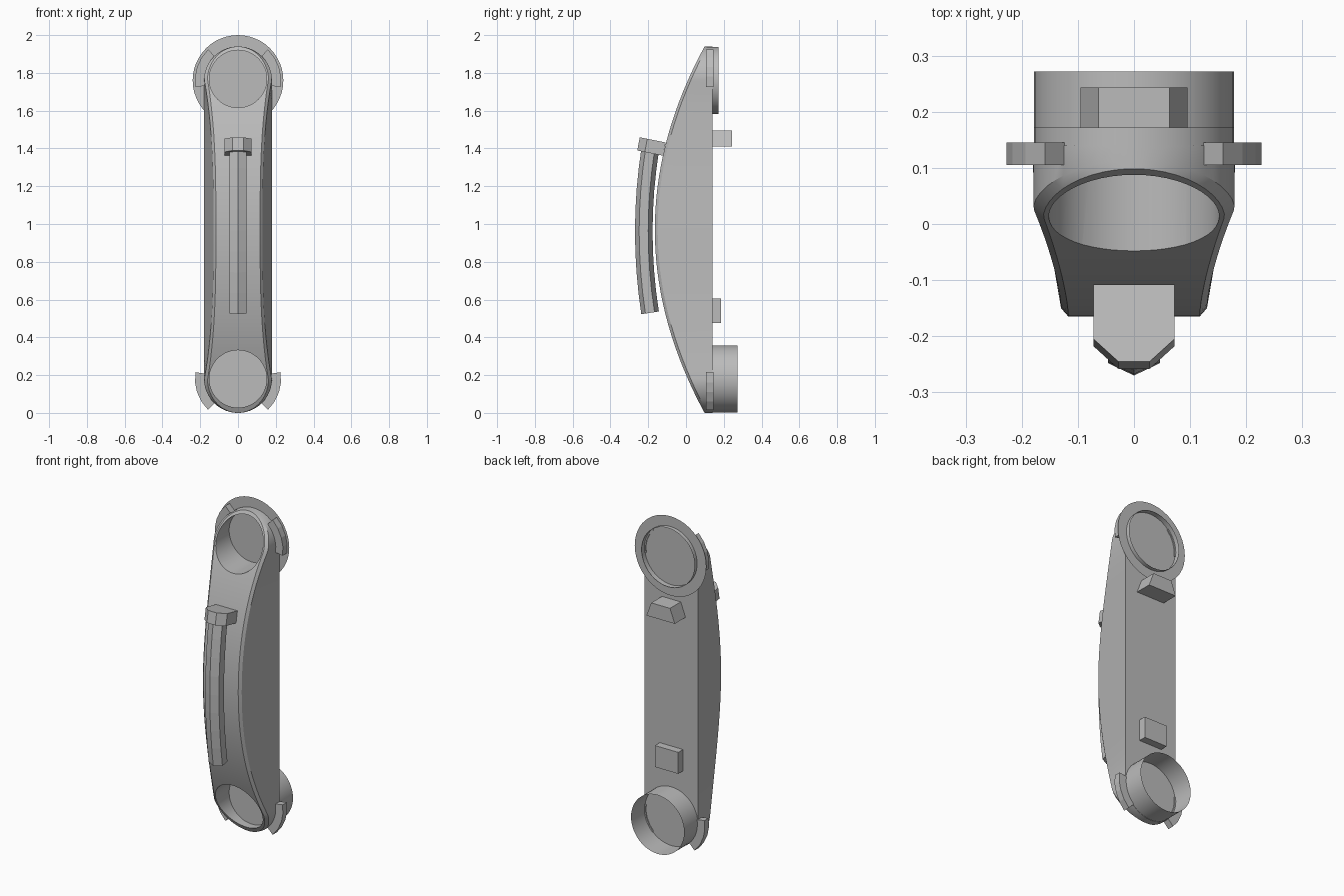
import bpy, bmesh
from math import sin, cos, radians, pi
from mathutils import Matrix

if "Cube" in bpy.data.objects:
    bpy.data.objects.remove(bpy.data.objects["Cube"])

grey = bpy.data.materials.new("mid grey")
grey.use_nodes = True
colour = (0.5, 0.5, 0.5, 1)
grey.diffuse_color = colour
grey.node_tree.nodes["Principled BSDF"].inputs["Base Color"].default_value = colour

R = 0.18                       # end radius of the body
LOW, HIGH = 0.18, 1.76         # centres of the rounded ends
MID = (LOW + HIGH) / 2
BACK = 0.14


def finish(name, bm, smooth=False, fix=True):
    if fix:
        bmesh.ops.recalc_face_normals(bm, faces=bm.faces)
    mesh = bpy.data.meshes.new(name)
    bm.to_mesh(mesh)
    bm.free()
    mesh.materials.append(grey)
    ob = bpy.data.objects.new(name, mesh)
    bpy.context.collection.objects.link(ob)
    if smooth:
        bpy.ops.object.select_all(action='DESELECT')
        ob.select_set(True)
        bpy.context.view_layer.objects.active = ob
        bpy.ops.object.shade_smooth_by_angle(angle=radians(30))
    return ob


def loft(name, rings, smooth=False, closed=True, caps=True):
    """Skin a list of equal-length point rings."""
    bm = bmesh.new()
    rows = [[bm.verts.new(p) for p in ring] for ring in rings]
    n = len(rows[0])
    for a, b in zip(rows, rows[1:]):
        for i in range(n if closed else n - 1):
            j = (i + 1) % n
            bm.faces.new((a[i], a[j], b[j], b[i]))
    if caps:
        bm.faces.new(rows[0])
        bm.faces.new(rows[-1])
    return finish(name, bm, smooth)


def circle(r, y, z, n=48):
    return [(r * cos(2 * pi * i / n), y, z + r * sin(2 * pi * i / n)) for i in range(n)]


def mirrored(half):
    """Complete a right-hand outline of (x, y, z) points across x = 0."""
    return half + [(-x, y, z) for x, y, z in reversed(half) if x > 0]


# Body: bowed front, waisted sides, rounded ends
def body_section(z, w):
    d = abs(z - MID)
    front = -0.165 + 0.28 * d * d
    wf = min(w, 0.13 + 0.05 * (d / 0.8) ** 3)
    return mirrored([(w, BACK, z), (wf, front + 0.015, z), (wf * 0.9, front, z)])


arc = [radians(a) for a in (4, 12, 20, 28, 36, 44, 52, 60, 68, 76, 84)]
levels = [(LOW - R * cos(t), R * sin(t)) for t in arc]
levels += [(LOW + (HIGH - LOW) * i / 28, R) for i in range(29)]
levels += [(HIGH + R * cos(t), R * sin(t)) for t in reversed(arc)]
body = loft("body", [body_section(z, w) for z, w in levels])

# Round sockets cut into both ends
for z in (LOW, HIGH + 0.008):
    cutter = loft("socket_cutter", [circle(0.152, -0.5, z), circle(0.152, 0.132, z)])
    cutter.hide_render = True
    mod = body.modifiers.new("socket", 'BOOLEAN')
    mod.operation = 'DIFFERENCE'
    mod.solver = 'EXACT'
    mod.object = cutter
    bpy.context.view_layer.objects.active = body
    bpy.ops.object.modifier_apply(modifier=mod.name)
    bpy.data.objects.remove(cutter)
bpy.ops.object.select_all(action='DESELECT')
body.select_set(True)
bpy.context.view_layer.objects.active = body
bpy.ops.object.shade_smooth_by_angle(angle=radians(25))

# Open collars and the thin flange behind the ends
for name, z, depth in (("lower_collar", LOW, 0.272), ("upper_collar", HIGH, 0.172)):
    loft(name, [circle(0.178, BACK - 0.002, z), circle(0.178, depth, z)], True, caps=False)
loft("upper_flange", [circle(0.178, 0.148, HIGH), circle(0.24, 0.148, HIGH)], caps=False)

# Curved side clips at the four corners
for end, z, up in (("upper", HIGH, 1), ("lower", LOW, -1)):
    for side, sx in (("left", 1), ("right", -1)):
        rings = []
        for a in (-9, 5, 18, 32, 46):
            c, s = cos(radians(a)) * sx, sin(radians(a)) * up
            rings.append([(r * c, y, z + r * s) for r, y in
                          ((0.17, 0.105), (0.228, 0.105), (0.228, 0.145), (0.17, 0.145))])
        loft(f"{end}_{side}_clip", rings)


# Blocks on the back: an upper wedge and a lower pad
def back_block(name, z0, z1, w0, w1, y):
    loft(name, [[(-w, BACK - 0.01, z), (w, BACK - 0.01, z), (w, y, z), (-w, y, z)]
                for z, w in ((z0, w0), (z1, w1))])


back_block("upper_back_wedge", 1.41, 1.495, 0.095, 0.063, 0.243)
back_block("lower_back_pad", 0.475, 0.605, 0.078, 0.078, 0.186)

# Bowed front rail with a faceted section
section = [(0, -0.048), (0.046, -0.026), (0.046, 0.022), (0, 0.045),
           (-0.046, 0.022), (-0.046, -0.026)]
rings = []
for i in range(9):
    d = -0.43 + 0.87 * i / 8
    slope = 0.36 * d
    rings.append([(x, -0.222 + 0.18 * d * d + y, 0.96 + d - slope * y)
                  for x, y in section])
loft("front_rail", rings)

# Tilted cap over the top of the rail
outline = mirrored([(0.072, -0.108, 0), (0.072, -0.205, 0), (0.028, -0.245, 0)])
loft("rail_cap", [[(x, y - dy, 1.46 - dz - 0.2 * (y + 0.25)) for x, y, _ in outline]
                  for dy, dz in ((0, 0), (0.013, 0.07))])
